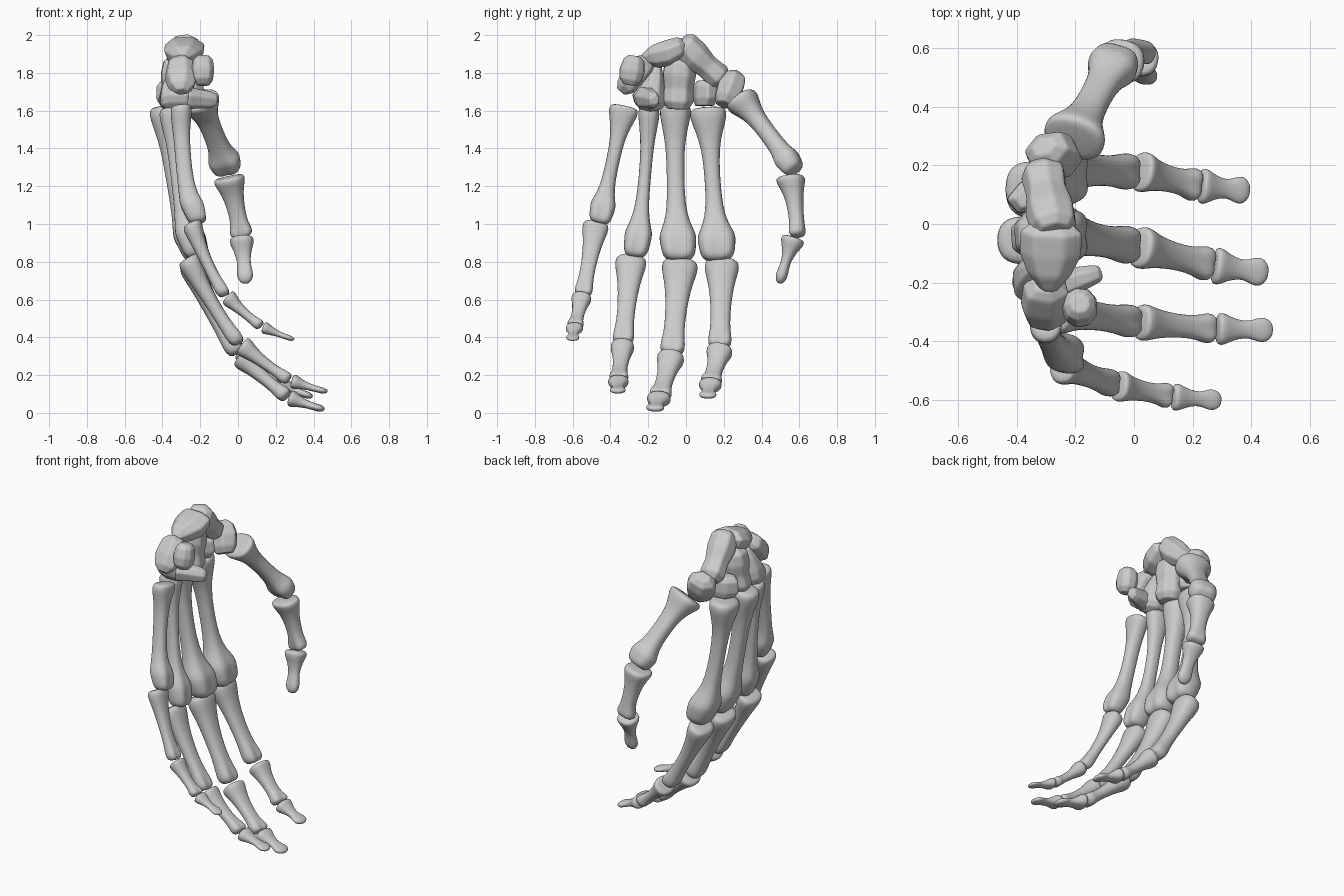
import bpy, bmesh
from math import cos, sin, pi, exp
from mathutils import Vector


def sp(v, e):
    return (1 if v >= 0 else -1) * abs(v) ** e


def loft(name, p0, p1, rings, side, bow=0.0, n=16, groove=0.0, power=0.85, level=1,
         phase=0.0, crease=0.0, sway=0.0):
    """Skin rings (t, half width, half depth, palm offset, head weight) from p0 to p1."""
    p0, p1, side = Vector(p0), Vector(p1), Vector(side)
    axis = (p1 - p0).normalized()
    side = (side - axis * side.dot(axis)).normalized()
    palm = axis.cross(side)
    bm = bmesh.new()
    loops = []
    for t, w, d, off, hw in rings:
        arc = 4 * t * (1 - t)
        c = p0.lerp(p1, t) + palm * (off - bow * arc) + side * (sway * arc)
        loop = []
        for i in range(n):
            a = 2 * pi * i / n + phase
            u, v = sp(cos(a), power), sp(sin(a), power)
            # twin condyles: a hollow on the palm side and a shallow one behind
            dip = groove * hw * exp(-5 * u * u) * (1 if v > 0 else 0.4)
            loop.append(bm.verts.new(c + side * (w * u) + palm * (d * v * (1 - dip))))
        loops.append(loop)
    for a, b in zip(loops, loops[1:]):
        for i in range(n):
            bm.faces.new((a[i], a[(i + 1) % n], b[(i + 1) % n], b[i]))
    bm.faces.new(loops[0])
    bm.faces.new(loops[-1])
    bmesh.ops.recalc_face_normals(bm, faces=bm.faces)
    me = bpy.data.meshes.new(name)
    bm.to_mesh(me)
    bm.free()
    for f in me.polygons:
        f.use_smooth = True
    if crease:
        at = me.attributes.new("crease_edge", 'FLOAT', 'EDGE')
        for e in at.data:
            e.value = crease
    ob = bpy.data.objects.new(name, me)
    bpy.context.collection.objects.link(ob)
    m = ob.modifiers.new("smooth", 'SUBSURF')
    m.levels = m.render_levels = level
    return ob


# Profiles along a bone: t, base / shaft / head shares, head weight
META = [(0, .72, 0, 0, 0), (.015, .97, 0, 0, 0), (.06, 1, 0, 0, 0), (.14, .6, .4, 0, 0),
        (.26, .1, .9, 0, 0), (.45, 0, 1, 0, 0), (.64, 0, .95, .06, 0), (.75, 0, .55, .45, .2),
        (.83, 0, 0, 1.06, .6), (.88, 0, 0, 1, .8), (.94, 0, 0, .95, 1), (.98, 0, 0, .8, 1), (1, 0, 0, .5, .7)]
PHAL = [(0, .75, 0, 0, 0), (.015, 1, 0, 0, 0), (.09, 1.02, 0, 0, 0), (.2, .6, .4, 0, 0),
        (.38, .2, .8, 0, 0), (.62, 0, 1, 0, 0), (.78, 0, .7, .3, .2), (.87, 0, 0, 1, .8),
        (.95, 0, 0, 1.03, 1), (1, 0, 0, .68, 1)]
TIP = [(0, .7, 0, 0, 0), (.03, 1, 0, 0, 0), (.13, .97, .03, 0, 0), (.28, .4, .6, 0, 0),
       (.5, 0, 1, 0, 0), (.64, 0, .6, .4, 0), (.74, 0, 0, 1, 0), (.86, 0, 0, 1.05, 0),
       (.95, 0, 0, .75, 0), (1, 0, 0, .35, 0)]


def bone(name, prof, p0, p1, base, shaft, head, side=(0, 1, 0), bow=0.0, lift=0.0, sway=0.0):
    rings = []
    for t, b, s, h, hw in prof:
        w = b * base[0] + s * shaft[0] + h * head[0]
        d = b * base[1] + s * shaft[1] + h * head[1]
        rings.append((t, w, d, lift * hw, hw))
    loft(name, p0, p1, rings, side, bow, groove=0.35, sway=sway)


# Fingers: metacarpal ends and sizes, then start and end of each phalanx
fingers = {
    "index": dict(mc=((-.36, .115, 1.615), (-.235, .17, .8)), mb=(.1, .085), mh=(.1, .092), ms=(.041, .045), sway=0,
                  j=((-.25, .19, .8), (0, .178, .345), (.02, .18, .335), (.22, .13, .16), (.225, .13, .155), (.395, .112, .085)),
                  w=.092),
    "middle": dict(mc=((-.385, -.055, 1.63), (-.235, -.035, .8)), mb=(.085, .09), mh=(.097, .092), ms=(.046, .047), sway=-.01,
                   j=((-.25, -.03, .8), (0, -.075, .31), (.015, -.078, .3), (.265, -.14, .085), (.272, -.142, .08), (.458, -.168, .018)),
                   w=.096),
    "ring": dict(mc=((-.345, -.195, 1.62), (-.245, -.27, .82)), mb=(.058, .075), mh=(.072, .08), ms=(.032, .038), sway=.012,
                 j=((-.265, -.29, .82), (.01, -.335, .365), (.02, -.335, .36), (.275, -.358, .175), (.283, -.358, .17), (.474, -.362, .112)),
                 w=.083),
    "little": dict(mc=((-.3, -.325, 1.625), (-.235, -.46, 1.0)), mb=(.08, .058), mh=(.066, .068), ms=(.035, .042), sway=0,
                   j=((-.245, -.475, 1.005), (-.065, -.548, .62), (-.055, -.552, .615), (.125, -.588, .46), (.132, -.59, .455), (.298, -.602, .388)),
                   w=.07),
}
for f, s in fingers.items():
    w, j = s["w"], s["j"]
    bone(f + "_metacarpal", META, *s["mc"], s["mb"], s["ms"], s["mh"], bow=.02, lift=.025, sway=s["sway"])
    bone(f + "_proximal_phalanx", PHAL, j[0], j[1], (w, w * .75), (w * .56, w * .43), (w * .68, w * .58), bow=.016)
    bone(f + "_middle_phalanx", PHAL, j[2], j[3], (w * .76, w * .64), (w * .47, w * .34), (w * .62, w * .48), bow=.008)
    bone(f + "_distal_phalanx", TIP, j[4], j[5], (w * .68, w * .46), (w * .34, w * .22), (w * .5, w * .2), bow=.004)

# Thumb
X = (1, -.15, 0)
bone("thumb_metacarpal", META, (-.21, .285, 1.665), (-.05, .578, 1.275), (.112, .09), (.055, .047), (.085, .072), X, bow=.008)
bone("thumb_proximal_phalanx", PHAL, (-.05, .55, 1.25), (.022, .588, .93), (.083, .076), (.045, .04), (.06, .048), X, bow=.01)
bone("thumb_distal_phalanx", TIP, (.018, .57, .93), (.042, .493, .685), (.066, .064), (.036, .025), (.042, .03), X)


def carpal(name, p0, p1, rings, side, n=7, phase=.3):
    """Softly faceted pebble: rings are (t, half width, half depth, offset)."""
    full = [(t, w * 1.1, d * 1.1, o, 0) for t, w, d, o in rings]
    loft(name, p0, p1, full, side, n=n, power=.9, level=3, phase=phase, crease=.45)


# Wrist bones, near row
carpal("scaphoid", (-.27, -.035, 1.96), (-.315, .2, 1.755),
       [(0, .05, .045, -.01), (.1, .075, .07, -.01), (.35, .08, .078, 0), (.62, .066, .06, 0), (.88, .072, .066, 0), (1, .045, .04, 0)], (1, 0, 0))
carpal("lunate", (-.28, .0, 1.945), (-.29, -.225, 1.875),
       [(0, .07, .03, 0), (.12, .1, .055, 0), (.45, .1, .068, -.01), (.75, .07, .058, -.005), (1, .025, .025, 0)], (1, 0, 0))
carpal("triquetrum", (-.3, -.2, 1.87), (-.3, -.345, 1.7),
       [(0, .04, .04, 0), (.15, .075, .06, 0), (.55, .085, .065, 0), (.85, .065, .05, 0), (1, .03, .025, 0)], (1, 0, 0), n=6)
carpal("pisiform", (-.185, -.27, 1.89), (-.185, -.3, 1.735),
       [(0, .03, .03, 0), (.15, .05, .052, 0), (.5, .057, .063, 0), (.82, .05, .055, 0), (1, .03, .03, 0)], (1, 0, 0), n=9)

# Wrist bones, far row
carpal("trapezium", (-.31, .265, 1.8), (-.235, .2, 1.63),
       [(0, .04, .03, 0), (.15, .075, .06, 0), (.45, .09, .07, 0), (.8, .075, .062, 0), (1, .05, .04, 0)], (1, .2, 0), n=6)
carpal("trapezoid", (-.345, .1, 1.76), (-.34, .1, 1.625),
       [(0, .06, .035, 0), (.2, .085, .052, 0), (.7, .09, .055, 0), (1, .065, .045, 0)], (1, .4, 0), n=6)
carpal("capitate", (-.31, -.03, 1.89), (-.325, -.045, 1.61),
       [(0, .045, .045, 0), (.12, .08, .075, 0), (.35, .09, .085, 0), (.6, .082, .075, 0), (.85, .095, .08, 0), (1, .075, .055, 0)], (1, 0, 0), n=8)
carpal("hamate", (-.32, -.145, 1.845), (-.32, -.21, 1.6),
       [(0, .03, .015, 0), (.25, .06, .042, 0), (.55, .085, .07, .0), (.75, .09, .09, 0), (.9, .085, .07, 0), (1, .05, .035, 0)], (1, 0, 0), n=8)
carpal("hamate_hook", (-.28, -.215, 1.67), (-.112, -.165, 1.655),
       [(0, .06, .06, 0), (.4, .045, .05, 0), (.75, .035, .045, 0), (.93, .028, .035, 0), (1, .018, .02, 0)], (0, 1, 0))
